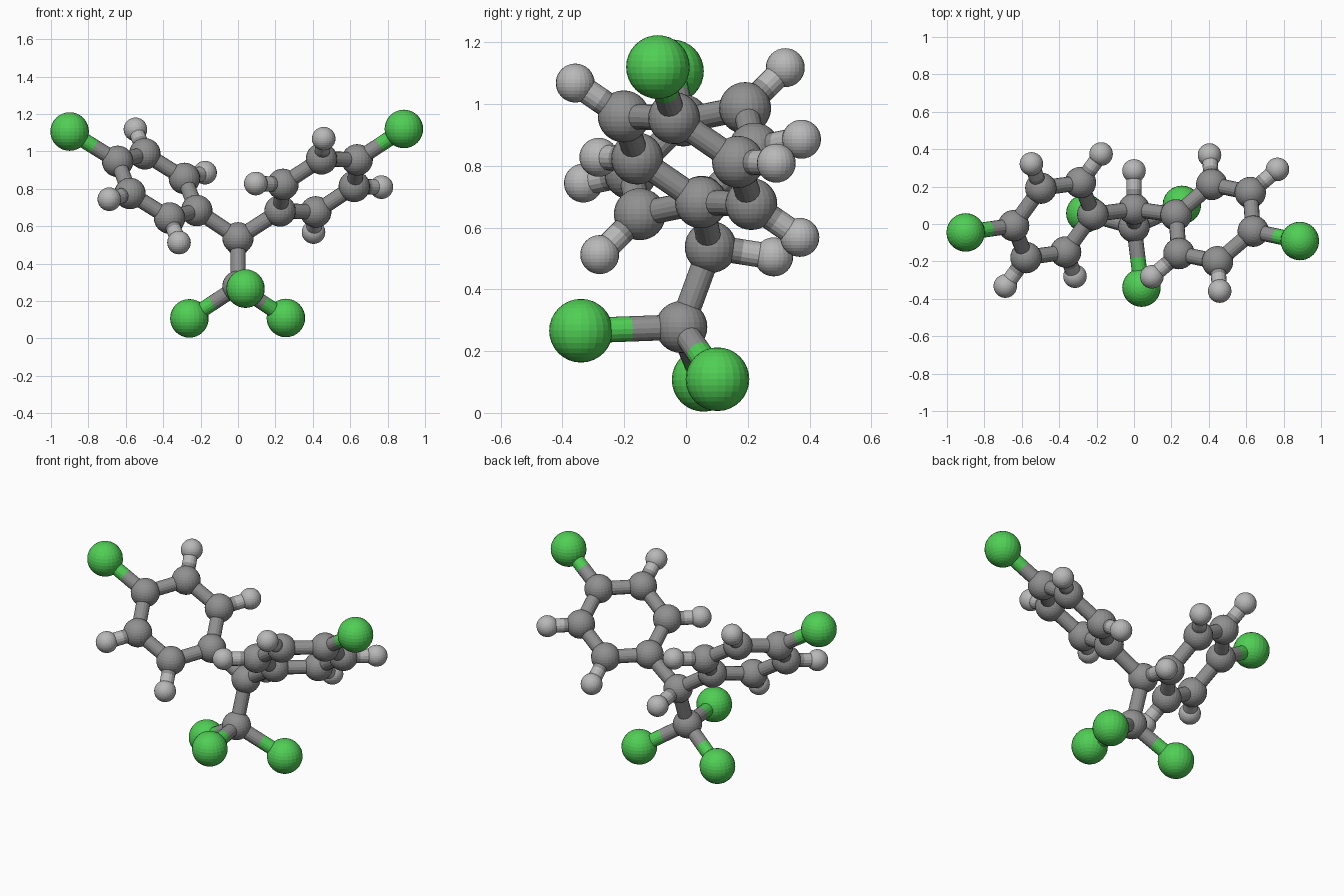
import bpy, bmesh, math
from mathutils import Vector

if "Cube" in bpy.data.objects:
    bpy.data.objects.remove(bpy.data.objects["Cube"])


def material(name, rgb):
    m = bpy.data.materials.new(name)
    m.diffuse_color = (*rgb, 1)
    m.use_nodes = True
    m.node_tree.nodes["Principled BSDF"].inputs["Base Color"].default_value = m.diffuse_color
    return m


# element: (material, ball radius)
ELEMENTS = {
    "carbon": (material("dark_grey", (0.28, 0.28, 0.28)), 0.084),
    "hydrogen": (material("light_grey", (0.48, 0.48, 0.48)), 0.063),
    "chlorine": (material("green", (0.08, 0.62, 0.09)), 0.103),
}
BOND_R = 0.041


def finish(bm, name, mat):
    me = bpy.data.meshes.new(name)
    bm.to_mesh(me)
    bm.free()
    me.materials.append(mat)
    ob = bpy.data.objects.new(name, me)
    bpy.context.collection.objects.link(ob)
    return ob


def atom(name, kind, pos):
    mat, r = ELEMENTS[kind]
    bm = bmesh.new()
    bmesh.ops.create_uvsphere(bm, u_segments=24, v_segments=16, radius=r)
    finish(bm, name + "_ball", mat).location = pos
    return name, kind, Vector(pos)


def rod(name, mat, a, b):
    bm = bmesh.new()
    bmesh.ops.create_cone(bm, cap_ends=True, segments=16, radius1=BOND_R,
                          radius2=BOND_R, depth=(b - a).length)
    ob = finish(bm, name, mat)
    ob.location = (a + b) / 2
    ob.rotation_euler = (b - a).to_track_quat("Z", "Y").to_euler()


def bond(p, q):
    # each half takes the colour of its own atom
    mid = (p[2] + q[2]) / 2
    if p[1] == q[1]:
        rod(f"{p[0]}_to_{q[0]}_rod", ELEMENTS[p[1]][0], p[2], q[2])
    else:
        for s, t in ((p, q), (q, p)):
            rod(f"{s[0]}_to_{t[0]}_rod", ELEMENTS[s[1]][0], s[2], mid)


def ring(side, centre, axis, across, hub):
    # hexagon of carbons; first corner joins the hub, the opposite one holds chlorine
    c, u = Vector(centre), Vector(axis).normalized()
    v = Vector(across)
    v = (v - u * v.dot(u)).normalized()
    corners = []
    for i in range(6):
        ang = math.pi + i * math.pi / 3
        d = u * math.cos(ang) + v * math.sin(ang)
        k = atom(f"{side}_ring_carbon_{i}", "carbon", c + d * 0.251)
        corners.append(k)
        if i == 0:
            bond(hub, k)
        elif i == 3:
            bond(k, atom(f"{side}_ring_chlorine", "chlorine", c + d * 0.555))
        else:
            bond(k, atom(f"{side}_ring_hydrogen_{i}", "hydrogen", c + d * 0.442))
    for i in range(6):
        bond(corners[i], corners[(i + 1) % 6])


# central carbon with its hydrogen
hub = atom("centre_carbon", "carbon", (0.0, 0.08, 0.537))
bond(hub, atom("centre_hydrogen", "hydrogen", (0.0, 0.284, 0.505)))

# lower carbon with three chlorines
foot = atom("lower_carbon", "carbon", (0.0, -0.015, 0.278))
bond(hub, foot)
for n, p in (("front", (0.04, -0.34, 0.266)),
             ("left", (-0.26, 0.057, 0.107)),
             ("right", (0.256, 0.102, 0.109))):
    bond(foot, atom(f"lower_{n}_chlorine", "chlorine", p))

# two rings
ring("right", (0.431, 0.005, 0.818), (0.665, -0.14, 0.44), (0.609, 1.32, -0.535), hub)
ring("left", (-0.432, 0.021, 0.815), (-0.671, -0.095, 0.417), (0.283, 1.32, 0.754), hub)
